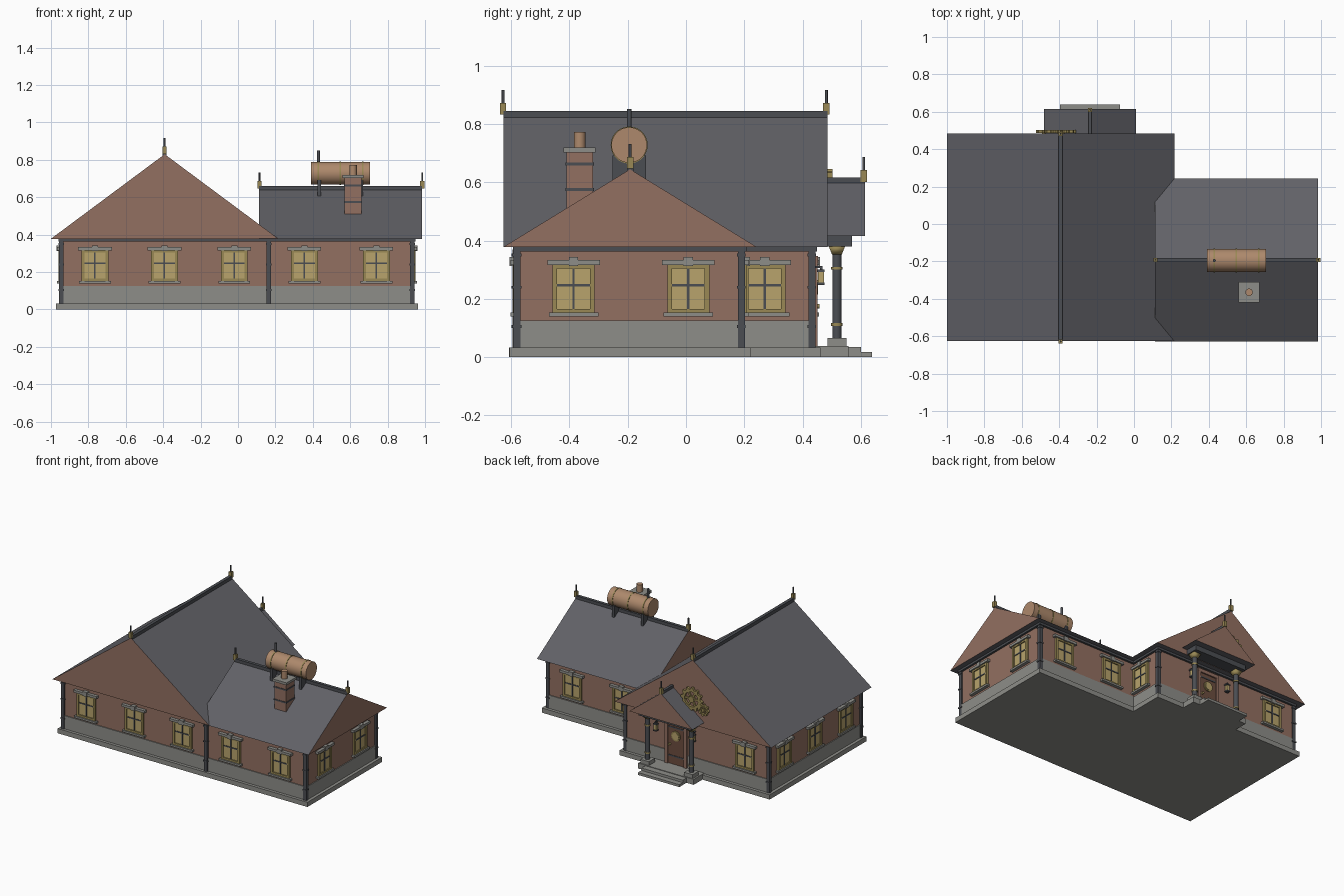
import bpy, bmesh
from math import pi, sin, cos, radians
from mathutils import Matrix, Vector

if "Cube" in bpy.data.objects:
    bpy.data.objects.remove(bpy.data.objects["Cube"])


def mat(name, r, g, b):
    m = bpy.data.materials.new(name)
    m.diffuse_color = (r, g, b, 1)
    m.use_nodes = True
    m.node_tree.nodes["Principled BSDF"].inputs["Base Color"].default_value = m.diffuse_color
    return m


BRICK = mat("brick", .29, .16, .12)
SLATE = mat("slate", .12, .12, .135)
STONE = mat("stone", .27, .27, .25)
IRON = mat("iron", .07, .075, .085)
BRASS = mat("brass", .32, .25, .09)
GLASS = mat("glass", .48, .37, .15)
COPPER = mat("copper", .42, .25, .15)
WOOD = mat("wood", .15, .075, .05)


def finish(name, bm, mats, loc=(0, 0, 0)):
    bmesh.ops.recalc_face_normals(bm, faces=bm.faces)
    me = bpy.data.meshes.new(name)
    bm.to_mesh(me)
    bm.free()
    for m in mats:
        me.materials.append(m)
    ob = bpy.data.objects.new(name, me)
    ob.location = loc
    bpy.context.collection.objects.link(ob)
    return ob


def boxes(name, pieces):
    """Several boxes in one object: (material, x0, x1, y0, y1, z0, z1)."""
    bm, mats = bmesh.new(), []
    for m, x0, x1, y0, y1, z0, z1 in pieces:
        if m not in mats:
            mats.append(m)
        M = Matrix.Translation(((x0 + x1) / 2, (y0 + y1) / 2, (z0 + z1) / 2)) @ \
            Matrix.Diagonal((x1 - x0, y1 - y0, z1 - z0, 1))
        vs = bmesh.ops.create_cube(bm, size=1, matrix=M)["verts"]
        for f in {f for v in vs for f in v.link_faces}:
            f.material_index = mats.index(m)
    return finish(name, bm, mats)


def box(name, m, *b):
    return boxes(name, [(m, *b)])


def cyl(name, m, loc, r, length, axis="z", r2=None, n=24):
    bm = bmesh.new()
    rot = {"z": Matrix(), "x": Matrix.Rotation(pi / 2, 4, "Y"), "y": Matrix.Rotation(pi / 2, 4, "X")}[axis]
    bmesh.ops.create_cone(bm, cap_ends=True, segments=n, radius1=r,
                          radius2=r if r2 is None else r2, depth=length, matrix=rot)
    for f in bm.faces:
        f.smooth = len(f.verts) == 4
    for e in bm.edges:
        e.smooth = all(f.smooth for f in e.link_faces)
    return finish(name, bm, [m], loc)


def gable_roof(name, start, end, centre, half, z0, z1, along_x=False):
    """Triangular prism: slate slopes, brick gable ends."""
    bm, rings = bmesh.new(), []
    for t in (start, end):
        pts = [(centre - half, z0), (centre, z1), (centre + half, z0)]
        rings.append([bm.verts.new((t, s, z) if along_x else (s, t, z)) for s, z in pts])
    for r in rings:
        bm.faces.new(r).material_index = 1
    for i in range(3):
        j = (i + 1) % 3
        bm.faces.new((rings[0][i], rings[0][j], rings[1][j], rings[1][i]))
    return finish(name, bm, [SLATE, BRICK])


def finial(x, y, z):
    box("finial_base", BRASS, x - .011, x + .011, y - .011, y + .011, z - .01, z + .03)
    cyl("finial_spike", IRON, (x, y, z + .05), .005, .05, n=8)


def gear(name, x, y, z, r, teeth, t=.016):
    bm, rings = bmesh.new(), []
    n = teeth * 4
    for yy in (-t / 2, t / 2):
        for inner in (False, True):
            ring = []
            for i in range(n):
                rad = r * (.62 if inner else 1 if i % 4 < 2 else .82)
                a = 2 * pi * i / n
                ring.append(bm.verts.new((rad * cos(a), yy, rad * sin(a))))
            rings.append(ring)
    for p, q in ((0, 1), (2, 3), (0, 2), (1, 3)):
        for i in range(n):
            j = (i + 1) % n
            bm.faces.new((rings[p][i], rings[p][j], rings[q][j], rings[q][i]))
    for k in range(3):      # spokes
        M = Matrix.Rotation(pi * k / 3, 4, "Y") @ Matrix.Diagonal((r * 1.3, t * .6, r * .15, 1))
        bmesh.ops.create_cube(bm, size=1, matrix=M)
    finish(name, bm, [BRASS], (x, y, z))
    cyl(name + "_hub", BRASS, (x, y, z), r * .25, t * 1.2, "y")


# Foundations, stone base courses, brick walls, cornices for both blocks
for name, x0, x1, y0, y1 in (("main", -.945, .165, -.58, .435), ("wing", .1, .935, -.579, .195)):
    for part, m, o, z0, z1 in (("plinth", STONE, .027, 0, .033), ("base_course", STONE, .006, .033, .125),
                               ("walls", BRICK, 0, .12, .365), ("cornice", IRON, .014, .363, .38)):
        box(f"{name}_{part}", m, x0 - o, x1 + o, y0 - o, y1 + o, z0, z1)

# Corner downpipes with collars
for x, y in ((-.945, -.58), (.165, -.584), (.932, -.58), (.932, .19), (.163, .432), (-.945, .432)):
    p = [(IRON, x - .012, x + .012, y - .012, y + .012, .033, .37)]
    for z in (.1, .235, .345):
        p.append((IRON, x - .015, x + .015, y - .015, y + .015, z, z + .01))
    boxes("corner_post", p)

# Roofs, ridge caps, finials
RX, RY, PX = -.392, -.192, -.235
gable_roof("main_roof", -.626, .485, RX, .608, .378, .83)
gable_roof("wing_roof", .112, .985, RY, .435, .378, .645, True)
gable_roof("porch_roof", .43, .615, PX, .245, .415, .605)
box("main_ridge_cap", IRON, RX - .011, RX + .011, -.626, .485, .822, .845)
box("wing_ridge_cap", IRON, .112, .985, RY - .011, RY + .011, .638, .66)
box("porch_ridge_cap", IRON, PX - .009, PX + .009, .44, .615, .598, .617)
finial(RX, -.628, .842)
finial(RX, .482, .842)
finial(.115, RY, .657)
finial(.985, RY, .657)
finial(PX, .61, .612)

# Window: built once facing -y, then shared by all walls
W = [(GLASS, -.06, .06, -.006, .01, .16, .31),
     (BRASS, -.072, -.056, -.014, .01, .15, .32), (BRASS, .056, .072, -.014, .01, .15, .32),
     (BRASS, -.057, .057, -.013, .01, .15, .166), (BRASS, -.057, .057, -.013, .01, .304, .32),
     (IRON, -.004, .004, -.01, .01, .165, .305), (IRON, -.057, .057, -.0095, .01, .243, .251),
     (STONE, -.085, .085, -.022, .01, .14, .153), (STONE, -.09, .09, -.022, .01, .316, .333),
     (STONE, -.016, .016, -.025, .01, .312, .343)]
spots = [(x, -.58, 0) for x in (-.765, -.393, -.02, .355, .74)]
spots += [(.935, -.386, 90), (.935, .008, 90), (.165, .27, 90)]
spots += [(-.945, y, -90) for y in (.27, -.07, -.41)]
spots += [(.355, .195, 180), (.74, .195, 180), (-.765, .435, 180)]
first = None
for x, y, a in spots:
    if first is None:
        ob = first = boxes("window", W)
    else:
        ob = bpy.data.objects.new("window", first.data)
        bpy.context.collection.objects.link(ob)
    ob.location = (x, y, 0)
    ob.rotation_euler.z = radians(a)

# Chimney
CX, CY = .615, -.365
p = [(BRICK, CX - .046, CX + .046, CY - .046, CY + .046, .42, .705),
     (STONE, CX - .055, CX + .055, CY - .055, CY + .055, .703, .72)]
for z in (.57, .658):
    p.append((IRON, CX - .049, CX + .049, CY - .049, CY + .049, z, z + .01))
boxes("chimney", p)
cyl("chimney_pot", COPPER, (CX, CY, .745), .02, .054)

# Rooftop boiler on saddles
cyl("boiler", COPPER, (.548, -.195, .728), .061, .315, "x", n=32)
for x in (.43, .548, .666):
    cyl("boiler_band", BRASS, (x, -.195, .728), .0635, .008, "x", n=32)
for x in (.435, .66):
    box("boiler_saddle", IRON, x - .009, x + .009, -.253, -.137, .608, .692)
cyl("boiler_vent", IRON, (.43, -.195, .815), .008, .072, n=12)

# Porch platform, steps and entablature
box("porch_platform", STONE, PX - .215, PX + .215, .44, .558, 0, .038)
box("upper_step", STONE, PX - .16, PX + .16, .5, .6, 0, .034)
box("lower_step", STONE, PX - .16, PX + .16, .5, .638, 0, .017)
box("porch_beam", IRON, PX - .205, PX + .205, .43, .57, .38, .416)
for s in (-1, 1):
    x, y = PX + s * .17, .518
    box("column_pedestal", STONE, x - .033, x + .033, y - .033, y + .033, .038, .065)
    cyl("porch_column", IRON, (x, y, .215), .016, .31)
    for z in (.112, .305):
        cyl("column_ring", BRASS, (x, y, z), .02, .009)
    cyl("column_capital", BRASS, (x, y, .367), .024, .028, r2=.04, n=4).rotation_euler.z = pi / 4
    # Wall lantern
    lx = PX + s * .145
    boxes("lantern", [(IRON, lx - .004, lx + .004, .43, .468, .306, .313),
                      (IRON, lx - .013, lx + .013, .45, .476, .292, .3),
                      (IRON, lx - .004, lx + .004, .46, .468, .298, .313),
                      (GLASS, lx - .01, lx + .01, .453, .473, .256, .293),
                      (IRON, lx - .013, lx + .013, .45, .476, .248, .256)])

# Door with frame, strap hinges, round window and knob
boxes("door", [(WOOD, PX - .065, PX + .065, .43, .444, .038, .325),
               (BRICK, PX - .085, PX - .063, .43, .452, .038, .345),
               (BRICK, PX + .063, PX + .085, .43, .452, .038, .345),
               (BRICK, PX - .085, PX + .085, .43, .453, .323, .347),
               (IRON, PX - .062, PX + .062, .43, .447, .09, .1),
               (IRON, PX - .062, PX + .062, .43, .447, .29, .3)])
cyl("door_window_rim", BRASS, (PX, .445, .24), .034, .012, "y")
cyl("door_window_glass", GLASS, (PX, .446, .24), .025, .014, "y")
cyl("door_knob", BRASS, (PX + .048, .45, .175), .008, .016, "y", n=12)

# Gable gears
gear("large_gear", RX, .494, .562, .083, 12)
gear("small_gear", RX - .09, .494, .508, .042, 8)
